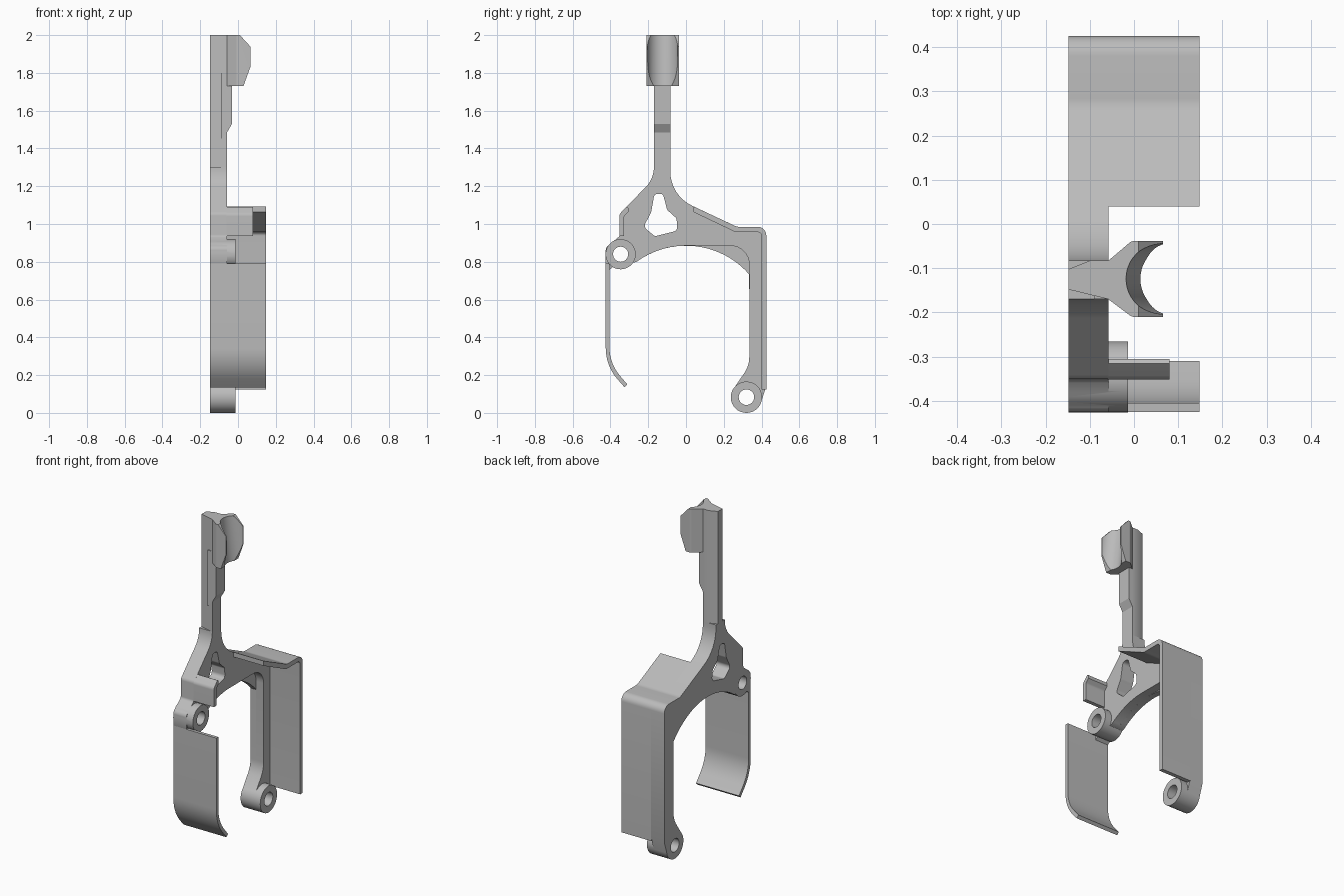
import bpy
import bmesh
import math
from mathutils import Vector

cube = bpy.data.objects.get("Cube")
if cube:
    bpy.data.objects.remove(cube, do_unlink=True)

grey = bpy.data.materials.new("plain grey")
grey.use_nodes = True
grey.diffuse_color = (0.5, 0.5, 0.5, 1)
grey.node_tree.nodes["Principled BSDF"].inputs["Base Color"].default_value = (0.5, 0.5, 0.5, 1)

# Local (u, v, w) to world for an extrusion along each axis
AXES = {
    "x": lambda u, v, w: (w, u, v),
    "y": lambda u, v, w: (u, w, v),
    "z": lambda u, v, w: (u, v, w),
}


def rounded(points, steps=8):
    """Outline whose corners with a third value are filleted by that radius."""
    out = []
    for i, p in enumerate(points):
        c = Vector(p[:2])
        if len(p) < 3:
            out.append(c)
            continue
        a = (Vector(points[i - 1][:2]) - c).normalized()
        b = (Vector(points[(i + 1) % len(points)][:2]) - c).normalized()
        half = a.angle(b) / 2
        mid = c + (a + b).normalized() * p[2] / math.sin(half)
        start = c + a * p[2] / math.tan(half) - mid
        end = c + b * p[2] / math.tan(half) - mid
        turn = start.angle(end)
        for s in range(steps + 1):
            t = s / steps
            out.append(mid + (start * math.sin((1 - t) * turn)
                              + end * math.sin(t * turn)) / math.sin(turn))
    return out


def arc(cu, cv, r, a0, a1, steps=20):
    angles = [math.radians(a0 + (a1 - a0) * i / steps) for i in range(steps + 1)]
    return [(cu + r * math.cos(a), cv + r * math.sin(a)) for a in angles]


def prism(name, points, lo, hi, axis="x"):
    bm = bmesh.new()
    place = AXES[axis]
    face = bm.faces.new([bm.verts.new(place(u, v, lo)) for u, v in rounded(points)])
    moved = bmesh.ops.extrude_face_region(bm, geom=[face])["geom"]
    bmesh.ops.translate(bm, vec=place(0, 0, hi - lo),
                        verts=[g for g in moved if isinstance(g, bmesh.types.BMVert)])
    bmesh.ops.recalc_face_normals(bm, faces=bm.faces)
    mesh = bpy.data.meshes.new(name)
    bm.to_mesh(mesh)
    bm.free()
    mesh.materials.append(grey)
    obj = bpy.data.objects.new(name, mesh)
    bpy.context.collection.objects.link(obj)
    return obj


def disc(name, cu, cv, r, lo, hi):
    return prism(name, arc(cu, cv, r, 0, 348.75, 31), lo, hi)


def combine(target, other, operation):
    mod = target.modifiers.new("combine", "BOOLEAN")
    mod.operation, mod.solver, mod.object = operation, "EXACT", other
    bpy.context.view_layer.objects.active = target
    bpy.ops.object.modifier_apply(modifier=mod.name)
    bpy.data.objects.remove(other, do_unlink=True)


BACK, WEB, FACE, BOSS, EDGE = -0.148, -0.11, -0.058, -0.013, 0.148

# Side plate: a thin web with a round opening, and a thicker layer with a squarer one
front_edge = [(-0.17, 1.3), (-0.17, 1.24, 0.15), (-0.35, 1.055, 0.03),
              (-0.352, 0.935, 0.02), (-0.425, 0.875, 0.03), (-0.425, 0.79),
              (-0.408, 0.755), (-0.385, 0.775), (-0.3, 0.79)]
back_edge = [(0.335, 0.25, 0.15), (0.25, 0.125), (0.395, 0.05), (0.425, 0.14),
             (0.425, 0.985, 0.045), (0.27, 0.985, 0.06), (-0.083, 1.151, 0.2), (-0.083, 1.3)]
frame = prism("frame", front_edge + arc(0, 0.44, 0.445, 126, 41.2) + back_edge, BACK, WEB)
layer = prism("layer", front_edge + arc(0, 0.44, 0.445, 126, 90)
              + [(0.335, 0.885, 0.1)] + back_edge, WEB, FACE)
combine(frame, layer, "UNION")

# Pivot bosses and their holes
pivots = [(-0.346, 0.84, 0.08, 0.04), (0.32, 0.083, 0.083, 0.041)]
for u, v, r, hole in pivots:
    combine(frame, disc("boss", u, v, r, BACK, BOSS), "UNION")
for u, v, r, hole in pivots:
    combine(frame, disc("hole", u, v, hole, -1, 1), "DIFFERENCE")

# Window below the stem
window = [(-0.167, 1.16, 0.02), (-0.122, 1.16, 0.02), (-0.1, 1.075, 0.03),
          (-0.05, 1.03, 0.02), (-0.045, 0.965, 0.025), (-0.165, 0.935, 0.02),
          (-0.225, 0.985, 0.025), (-0.185, 1.06, 0.03)]
combine(frame, prism("window", window, -1, 1), "DIFFERENCE")

# Stem with a tapered section, and the thicker upper part
stem = prism("stem", [(BACK, -0.102), (-0.1, -0.083), (FACE, -0.083),
                      (FACE, -0.17), (BACK, -0.148)], 1.27, 2, "z")
thick = prism("thick", [(-0.09, 1.45), (FACE, 1.485), (-0.032, 1.53),
                        (-0.032, 1.8), (-0.09, 1.8)], -0.17, -0.083, "y")
combine(stem, thick, "UNION")

# Clip: flared block trimmed to its side profile, with a leaning round groove
clip = prism("clip", [(-0.062, -0.083), (FACE, -0.083), (-0.005, -0.038, 0.02),
                      (0.066, -0.038), (0.066, -0.21), (-0.005, -0.21, 0.02),
                      (FACE, -0.17), (-0.062, -0.17)], 1.73, 2, "z")
trim = prism("trim", [(-0.1, 1.7), (0.018, 1.7), (0.065, 1.83), (0.065, 1.94),
                      (0.01, 2), (0.01, 2.1), (-0.1, 2.1)], -0.3, 0.1, "y")
combine(clip, trim, "INTERSECT")
groove = prism("groove", arc(0, 0, 0.08, 0, 352.5, 47), 1.6, 2.1, "z")
for vert in groove.data.vertices:
    vert.co += Vector((0.062 + (2 - vert.co.z) * 0.12, -0.124, 0))
combine(clip, groove, "DIFFERENCE")

# Back flange
back_flange = prism("back_flange", [
    (0.04, 1.093), (0.27, 0.985, 0.06), (0.425, 0.985, 0.045), (0.425, 0.125),
    (0.4, 0.125), (0.4, 0.957, 0.02), (0.262, 0.957, 0.05), (0.04, 1.063)],
    FACE - 0.002, EDGE)

# Front guard with its curled lower end
front_guard = prism("front_guard", [
    (-0.425, 0.79), (-0.425, 0.25, 0.25), (-0.325, 0.135),
    (-0.31, 0.15), (-0.405, 0.262, 0.23), (-0.405, 0.79)], BACK, EDGE)

# Finger tab above the front pivot
finger_tab = prism("finger_tab", [
    (-0.352, 0.937), (-0.352, 1.053, 0.03), (-0.315, 1.09), (-0.305, 1.085),
    (-0.305, 1.065), (-0.328, 1.04, 0.02), (-0.328, 0.937)], FACE - 0.002, 0.08)

# Smooth the rounded faces, keep the corners sharp
bpy.ops.object.select_all(action="DESELECT")
for part in (frame, stem, clip, back_flange, front_guard, finger_tab):
    part.select_set(True)
bpy.context.view_layer.objects.active = frame
bpy.ops.object.shade_smooth_by_angle(angle=math.radians(30))
